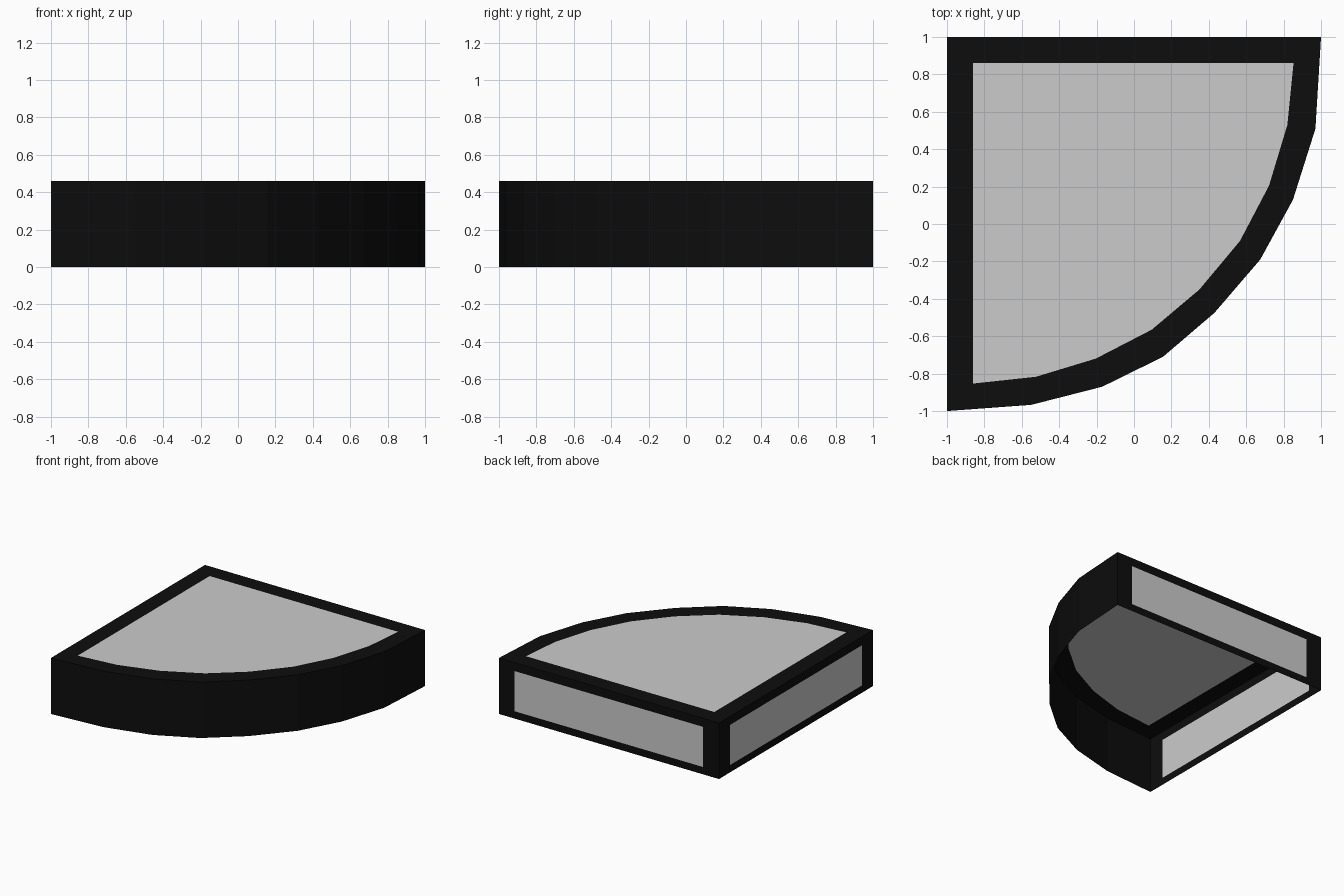
import bpy
from mathutils import Vector

if "Cube" in bpy.data.objects:
    bpy.data.objects.remove(bpy.data.objects["Cube"])

H = 0.46
black = bpy.data.materials.new("black_trim")
black.diffuse_color = (0.004, 0.004, 0.004, 1)
black.use_nodes = True
black.node_tree.nodes["Principled BSDF"].inputs["Base Color"].default_value = black.diffuse_color


def make(name, verts, faces, outward, mat=None):
    """Flat-faced mesh; outward(face_centre) gives the side its normal should face."""
    vs = [Vector(v) for v in verts]
    fixed = []
    for f in faces:
        c = sum((vs[i] for i in f), Vector()) / len(f)
        n = Vector()
        for a, b in zip(f, f[1:] + f[:1]):
            n += (vs[a] - c).cross(vs[b] - c)
        fixed.append(f if n.dot(outward(c)) > 0 else f[::-1])
    me = bpy.data.meshes.new(name)
    me.from_pydata(vs, [], fixed)
    if mat:
        me.materials.append(mat)
    ob = bpy.data.objects.new(name, me)
    bpy.context.collection.objects.link(ob)


def framed_side(name, outer, inner, normal):
    """Black border ring around a flush grey panel."""
    n = len(outer)
    ring = [[i, (i + 1) % n, n + (i + 1) % n, n + i] for i in range(n)]
    d = Vector(normal)
    make(name + "_frame", outer + inner, ring, lambda c: d, black)
    make(name + "_panel", inner, [list(range(n))], lambda c: d)


# Quarter-round outline and its inset
arc = [(1, 1), (.97, .51), (.85, .13), (.675, -.19), (.43, -.475),
       (.155, -.71), (-.17, -.87), (-.55, -.967), (-1, -1)]
arc_in = [(.853, .86), (.82, .53), (.722, .205), (.567, -.09), (.35, -.35),
          (.095, -.565), (-.205, -.72), (-.525, -.817), (-.86, -.853)]

# Top
framed_side("top", [(x, y, H) for x, y in [(-1, 1)] + arc],
            [(x, y, H) for x, y in [(-.86, .86)] + arc_in], (0, 0, 1))


# Straight back and left walls
def rect(a, z0, z1):
    return [(-a, z0), (a, z0), (a, z1), (-a, z1)]


outer, inner = rect(1, 0, H), rect(.857, .06, .39)
framed_side("back_wall", [(u, 1, z) for u, z in outer],
            [(u, 1, z) for u, z in inner], (0, 1, 0))
framed_side("left_wall", [(-1, u, z) for u, z in outer],
            [(-1, u, z) for u, z in inner], (-1, 0, 0))

# Curved wall (the underside stays open)
n = len(arc)
make("curved_wall", [(x, y, 0) for x, y in arc] + [(x, y, H) for x, y in arc],
     [[i, i + 1, n + i + 1, n + i] for i in range(n - 1)],
     lambda c: Vector((c.x + 1, c.y - 1, 0)), black)
